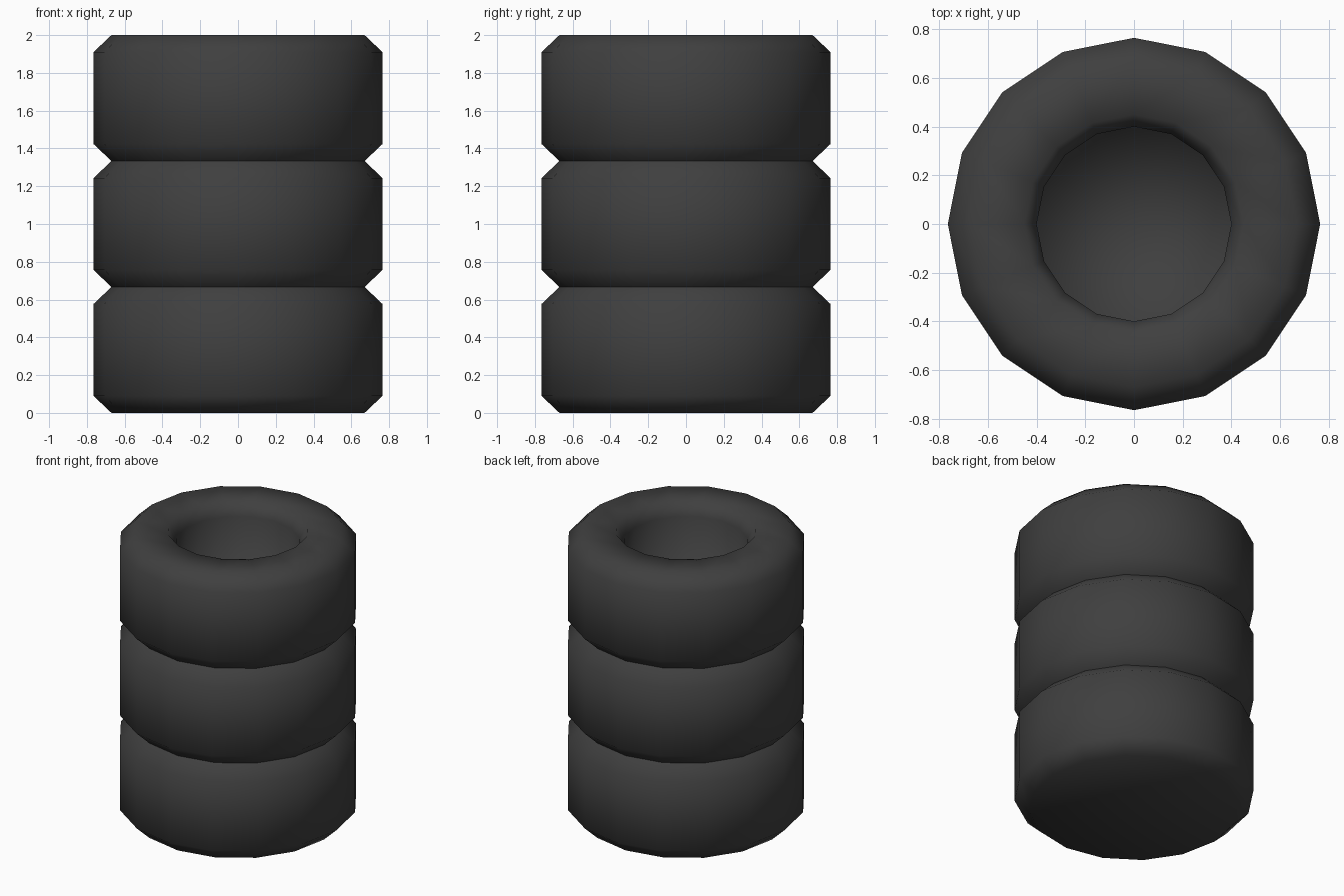
import bpy, bmesh, math

if "Cube" in bpy.data.objects:
    bpy.data.objects.remove(bpy.data.objects["Cube"])

SIDES = 16
H = 2 / 3          # height of one tyre
R_OUT, R_RIM = 0.765, 0.67
R_LIP, R_HOLE = 0.45, 0.40
BEVEL = 0.09

rubber = bpy.data.materials.new("dark_rubber")
rubber.diffuse_color = (0.05, 0.05, 0.05, 1)
rubber.use_nodes = True
rubber.node_tree.nodes["Principled BSDF"].inputs["Base Color"].default_value = rubber.diffuse_color


def lathe(name, profile, z0):
    """Spin (radius, height) points round z; radius 0 closes to a centre point."""
    bm = bmesh.new()
    rings = []
    for r, z in profile:
        if r == 0:
            rings.append([bm.verts.new((0, 0, z0 + z))] * SIDES)
        else:
            rings.append([bm.verts.new((r * math.cos(2 * math.pi * i / SIDES),
                                        r * math.sin(2 * math.pi * i / SIDES),
                                        z0 + z)) for i in range(SIDES)])
    for a, b in zip(rings, rings[1:]):
        for i in range(SIDES):
            j = (i + 1) % SIDES
            quad = list(dict.fromkeys((a[i], a[j], b[j], b[i])))
            bm.faces.new(quad).smooth = True
    mesh = bpy.data.meshes.new(name)
    bm.to_mesh(mesh)
    bm.free()
    mesh.materials.append(rubber)
    obj = bpy.data.objects.new(name, mesh)
    bpy.context.collection.objects.link(obj)
    return obj


# Tread with bevelled shoulders, shared by all tyres
tread = [(R_RIM, 0), (R_OUT, BEVEL), (R_OUT, H - BEVEL), (R_RIM, H)]
# Closed underside of the stack
base = [(0, 0)]
# Upper sidewall, hole and recessed floor of the top tyre
hole = [(R_LIP, H), (R_HOLE, H - BEVEL), (R_HOLE, BEVEL), (0, BEVEL)]

lathe("bottom_tyre", base + tread, 0)
lathe("middle_tyre", tread, H)
lathe("top_tyre", tread + hole, 2 * H)
